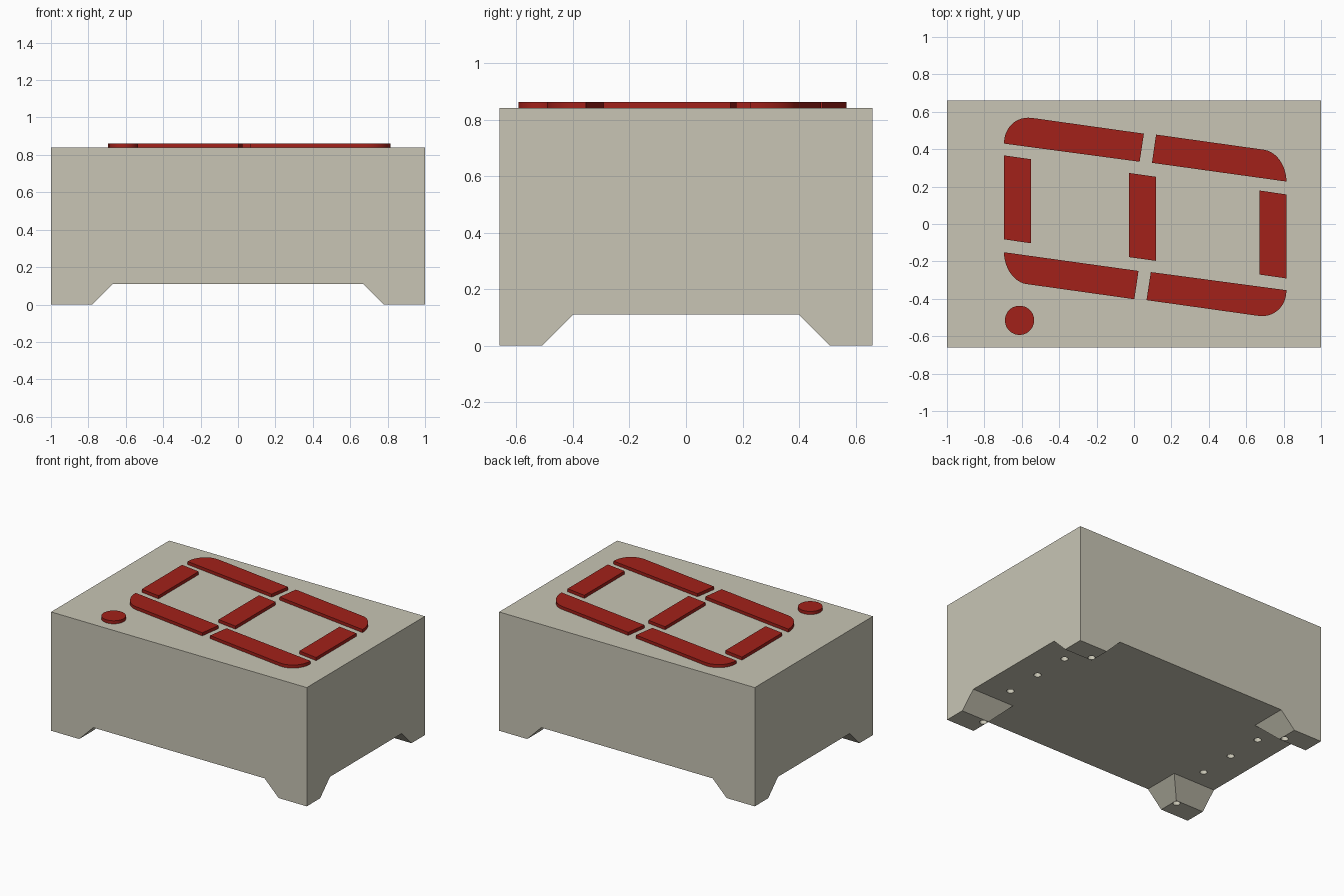
import bpy, bmesh
from math import cos, sin, pi
from mathutils import Vector

if "Cube" in bpy.data.objects:
    bpy.data.objects.remove(bpy.data.objects["Cube"])

TOP = 0.84            # top face of the housing
LIT_TOP = 0.862       # top of the raised segments
CENTRE = (0.06, 0.038)  # point the digit is symmetric about


def material(name, rgb):
    m = bpy.data.materials.new(name)
    m.diffuse_color = (*rgb, 1)
    m.use_nodes = True
    m.node_tree.nodes["Principled BSDF"].inputs["Base Color"].default_value = m.diffuse_color
    return m


def loft(name, lower, z0, upper, z1, mat=None):
    """Closed solid between two outlines with the same point count."""
    bm = bmesh.new()
    a = [bm.verts.new((x, y, z0)) for x, y in lower]
    b = [bm.verts.new((x, y, z1)) for x, y in upper]
    bm.faces.new(a)
    bm.faces.new(b)
    n = len(a)
    for i in range(n):
        j = (i + 1) % n
        bm.faces.new((a[i], a[j], b[j], b[i]))
    bmesh.ops.recalc_face_normals(bm, faces=bm.faces)
    me = bpy.data.meshes.new(name)
    bm.to_mesh(me)
    bm.free()
    ob = bpy.data.objects.new(name, me)
    bpy.context.collection.objects.link(ob)
    if mat:
        me.materials.append(mat)
    return ob


def cut(target, cutter):
    mod = target.modifiers.new("cut", 'BOOLEAN')
    mod.operation = 'DIFFERENCE'
    mod.solver = 'EXACT'
    mod.object = cutter
    bpy.context.view_layer.objects.active = target
    bpy.ops.object.modifier_apply(modifier=mod.name)
    bpy.data.objects.remove(cutter)


def circle(cx, cy, r, n):
    return [(cx + r * cos(2 * pi * i / n), cy + r * sin(2 * pi * i / n)) for i in range(n)]


def rounded(p0, corner, p1, n=12):
    """Points of a rounded corner from p0 to p1."""
    p0, c, p1 = Vector(p0), Vector(corner), Vector(p1)
    h0, h1 = p0.lerp(c, 0.552), p1.lerp(c, 0.552)
    pts = []
    for i in range(n + 1):
        t = i / n
        s = 1 - t
        pts.append(tuple(s**3 * p0 + 3 * s * s * t * h0 + 3 * s * t * t * h1 + t**3 * p1))
    return pts


def turned(pts):
    """Outline rotated half a turn about the digit centre."""
    return [(2 * CENTRE[0] - x, 2 * CENTRE[1] - y) for x, y in pts]


def cross(a, b):
    """Plus-shaped outline; arms reach past the housing."""
    return [(a, b), (a, 1.2), (-a, 1.2), (-a, b), (-1.2, b), (-1.2, -b),
            (-a, -b), (-a, -1.2), (a, -1.2), (a, -b), (1.2, -b), (1.2, b)]


beige = material("housing_beige", (0.58, 0.56, 0.46))
red = material("segment_red", (0.36, 0.015, 0.01))

# Housing with crossing chamfered channels that leave four corner feet
box = [(-1, -0.66), (1, -0.66), (1, 0.66), (-1, 0.66)]
housing = loft("housing", box, 0, box, TOP, beige)
cut(housing, loft("channel_cutter", cross(0.83, 0.56), -0.05, cross(0.67, 0.40), 0.11))

# Two rows of five pin sockets underneath
for side in (-1, 1):
    for i in range(-2, 3):
        ring = circle(side * 0.803, i * 0.268, 0.024, 16)
        cut(housing, loft("socket_cutter", ring, -0.05, ring, 0.2))

# Digit segments
long_left = rounded((-0.695, 0.43), (-0.695, 0.588), (-0.545, 0.567)) + [(0.053, 0.483), (0.03, 0.333)]
long_right = [(0.096, 0.327), (0.118, 0.478)] + rounded((0.695, 0.397), (0.815, 0.38), (0.815, 0.227))
end_bar = [(-0.695, 0.367), (-0.55, 0.346), (-0.55, -0.103), (-0.695, -0.082)]
middle_bar = [(-0.027, 0.273), (0.118, 0.252), (0.118, -0.197), (-0.027, -0.177)]
segments = {
    "segment_back_left": long_left,
    "segment_back_right": long_right,
    "segment_front_right": turned(long_left),
    "segment_front_left": turned(long_right),
    "segment_left": end_bar,
    "segment_right": turned(end_bar),
    "segment_middle": middle_bar,
    "point_dot": circle(-0.612, -0.515, 0.078, 40),
}
for name, outline in segments.items():
    ob = loft(name, outline, TOP - 0.005, outline, LIT_TOP, red)
    # Smooth the rounded ends, keep the rims sharp
    bpy.ops.object.select_all(action='DESELECT')
    ob.select_set(True)
    bpy.context.view_layer.objects.active = ob
    bpy.ops.object.shade_smooth_by_angle(angle=pi / 6)
